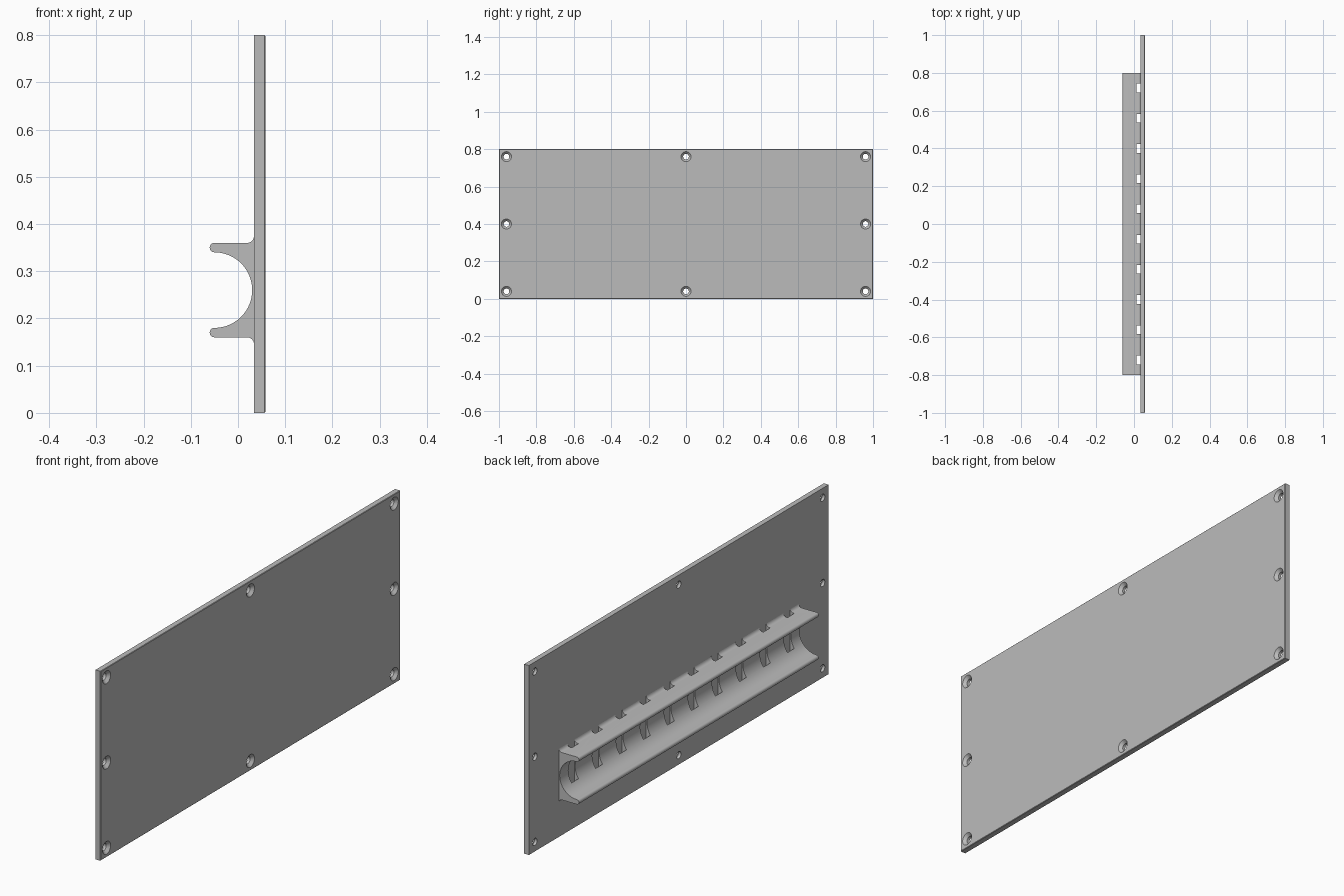
import bpy, bmesh
from math import pi, sin, cos
from mathutils import Matrix

cube = bpy.data.objects.get("Cube")
if cube:
    bpy.data.objects.remove(cube, do_unlink=True)

BACK, FACE = 0.034, 0.058      # plate thickness range along x
MID = 0.26                     # rail centre height
grey = bpy.data.materials.new("plain_grey")
grey.use_nodes = True
colour = (0.5, 0.5, 0.5, 1)
grey.diffuse_color = colour
grey.node_tree.nodes["Principled BSDF"].inputs["Base Color"].default_value = colour


def make_object(name, bm):
    bmesh.ops.recalc_face_normals(bm, faces=bm.faces)
    mesh = bpy.data.meshes.new(name)
    bm.to_mesh(mesh)
    bm.free()
    mesh.materials.append(grey)
    obj = bpy.data.objects.new(name, mesh)
    bpy.context.collection.objects.link(obj)
    return obj


def add_box(bm, x0, x1, y0, y1, z0, z1):
    m = Matrix.Translation(((x0 + x1) / 2, (y0 + y1) / 2, (z0 + z1) / 2))
    m = m @ Matrix.Diagonal((x1 - x0, y1 - y0, z1 - z0, 1))
    bmesh.ops.create_cube(bm, size=1, matrix=m)


def activate(obj):
    bpy.ops.object.select_all(action='DESELECT')
    obj.select_set(True)
    bpy.context.view_layer.objects.active = obj


def cut(obj, cutter):
    mod = obj.modifiers.new("cut", 'BOOLEAN')
    mod.operation = 'DIFFERENCE'
    mod.solver = 'EXACT'
    mod.object = cutter
    activate(obj)
    bpy.ops.object.modifier_apply(modifier=mod.name)
    bpy.data.objects.remove(cutter, do_unlink=True)


def arc(cx, cz, r, start, end, steps):
    angles = [start + (end - start) * i / steps for i in range(steps + 1)]
    return [(cx + r * cos(a), cz + r * sin(a)) for a in angles]


# Mounting plate with a fine chamfer around the outer face
bm = bmesh.new()
add_box(bm, BACK, FACE, -1, 1, 0, 0.8)
rim = [e for e in bm.edges if all(v.co.x > FACE - 0.001 for v in e.verts)]
bmesh.ops.bevel(bm, geom=rim, offset=0.002, segments=1, affect='EDGES')
plate = make_object("mounting_plate", bm)

# Countersunk screw holes around the border
bm = bmesh.new()
for y in (-0.96, 0, 0.96):
    for z in (0.04, 0.4, 0.76):
        if y == 0 and z == 0.4:
            continue
        rings = []
        for x, r in ((BACK - 0.01, 0.015), (FACE - 0.012, 0.015),
                     (FACE, 0.027), (FACE + 0.01, 0.027)):
            rings.append([bm.verts.new((x, y + a, z + b))
                          for a, b in arc(0, 0, r, 0, 2 * pi, 32)[:-1]])
        for low, high in zip(rings, rings[1:]):
            for i in range(32):
                j = (i + 1) % 32
                bm.faces.new((low[i], low[j], high[j], high[i]))
        bm.faces.new(rings[0])
        bm.faces.new(rings[-1])
cut(plate, make_object("screw_hole_cutter", bm))

# Half-pipe rail: root fillet, flat flange, round lip, then the bore
upper = arc(0.019, 0.375 - MID, 0.015, 0, -pi / 2, 8)
upper += arc(-0.05, 0.35 - MID, 0.01, pi / 2, 3 * pi / 2, 10)
bore = arc(-0.05, 0, 0.08, pi / 2, -pi / 2, 40)
lower = [(x, -z) for x, z in reversed(upper)]
profile = upper + bore[1:-1] + lower
bm = bmesh.new()
end = bm.faces.new([bm.verts.new((x, -0.8, MID + z)) for x, z in profile])
moved = bmesh.ops.extrude_face_region(bm, geom=[end])["geom"]
bmesh.ops.translate(bm, vec=(0, 1.6, 0),
                    verts=[v for v in moved if isinstance(v, bmesh.types.BMVert)])
# Extrusion keeps the source face only when needed, so close any open end
bmesh.ops.holes_fill(bm, edges=[e for e in bm.edges if e.is_boundary])
rail = make_object("cable_rail", bm)

# Row of vertical tie slots between rail and plate
bm = bmesh.new()
for i in range(10):
    y = -0.72 + 0.16 * i
    add_box(bm, 0.014, BACK + 0.01, y - 0.023, y + 0.023, 0.1, 0.45)
cut(rail, make_object("tie_slot_cutter", bm))

# Drop the hidden contact faces against the plate
bm = bmesh.new()
bm.from_mesh(rail.data)
hidden = [f for f in bm.faces if all(v.co.x > BACK - 0.0005 for v in f.verts)]
bmesh.ops.delete(bm, geom=hidden, context='FACES')
bm.to_mesh(rail.data)
bm.free()

for obj in (plate, rail):
    activate(obj)
    bpy.ops.object.shade_smooth_by_angle(angle=pi / 6)
